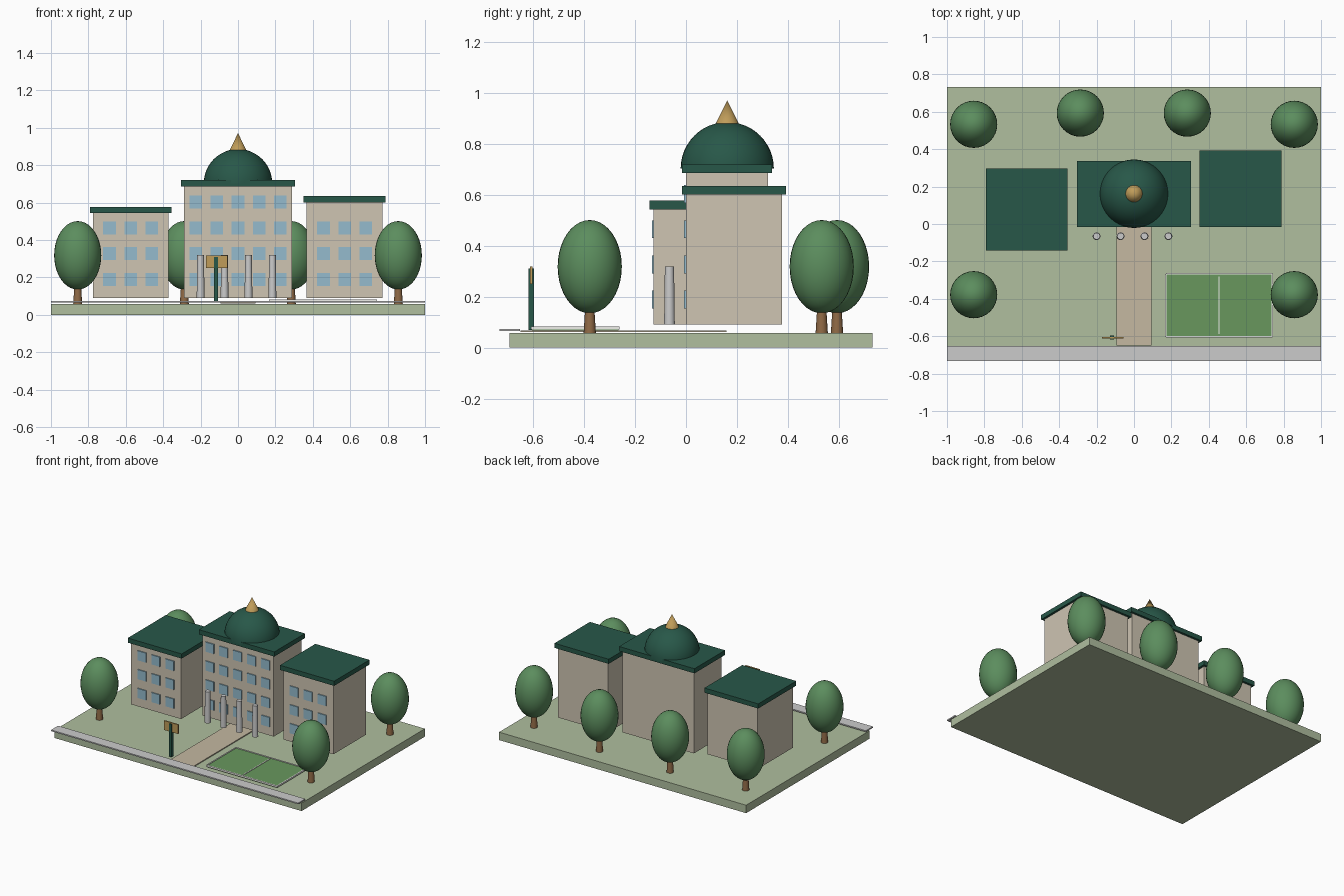
import bpy, bmesh, math
from mathutils import Matrix, Vector

if "Cube" in bpy.data.objects:
    bpy.data.objects.remove(bpy.data.objects["Cube"])


def mat(name, r, g, b):
    m = bpy.data.materials.new(name)
    m.diffuse_color = [(c / 255) ** 2.2 for c in (r, g, b)] + [1]
    m.use_nodes = True
    m.node_tree.nodes["Principled BSDF"].inputs["Base Color"].default_value = m.diffuse_color
    return m


GRASS = mat("grass", 174, 189, 157)
WALL = mat("wall", 205, 195, 177)
ROOF = mat("roof", 44, 88, 74)
GLASS = mat("glass", 147, 186, 204)
GOLD = mat("gold", 190, 155, 90)
LEAF = mat("leaf", 92, 140, 94)
BARK = mat("bark", 143, 106, 72)
PAVE = mat("paving", 195, 183, 160)
COURT = mat("court", 104, 150, 94)
WHITE = mat("white", 240, 240, 235)


def finish(bm, name, material=None, smooth=False):
    me = bpy.data.meshes.new(name)
    bmesh.ops.recalc_face_normals(bm, faces=bm.faces)
    bm.to_mesh(me)
    bm.free()
    ob = bpy.data.objects.new(name, me)
    bpy.context.collection.objects.link(ob)
    if material:
        me.materials.append(material)
    if smooth:
        bpy.ops.object.select_all(action='DESELECT')
        ob.select_set(True)
        bpy.context.view_layer.objects.active = ob
        bpy.ops.object.shade_smooth_by_angle(angle=math.radians(40))
    return ob


def add_box(bm, x0, x1, y0, y1, z0, z1):
    m = (Matrix.Translation(((x0 + x1) / 2, (y0 + y1) / 2, (z0 + z1) / 2))
         @ Matrix.Diagonal((x1 - x0, y1 - y0, z1 - z0, 1)))
    bmesh.ops.create_cube(bm, size=1, matrix=m)


def box(name, material, *bounds):
    bm = bmesh.new()
    add_box(bm, *bounds)
    return finish(bm, name, material)


def cone(name, material, x, y, z0, z1, r0, r1, n=24):
    bm = bmesh.new()
    bmesh.ops.create_cone(bm, cap_ends=True, segments=n, radius1=r0, radius2=r1, depth=z1 - z0,
                          matrix=Matrix.Translation((x, y, (z0 + z1) / 2)))
    return finish(bm, name, material, True)


# Ground, road and entrance path
box("ground", GRASS, -1, 1, -0.693, 0.733, 0, 0.058)
box("road", None, -1, 1, -0.733, -0.652, 0.065, 0.074)
box("path", PAVE, -0.093, 0.093, -0.65, 0.16, 0.061, 0.068)


# Building block with flat overhanging roof and a grid of front windows
def building(name, x0, x1, y0, y1, top, cols, rows):
    box(name + "_walls", WALL, x0, x1, y0, y1, 0.09, top)
    o = 0.016
    box(name + "_roof", ROOF, x0 - o, x1 + o, y0 - o, y1 + o, top, top + 0.034)
    bm = bmesh.new()
    cx = (x0 + x1) / 2
    for i in range(cols):
        for j in range(rows):
            x = cx + (i - (cols - 1) / 2) * 0.113
            z = 0.189 + j * 0.138
            add_box(bm, x - 0.034, x + 0.034, y0 - 0.007, y0 + 0.007, z - 0.035, z + 0.035)
    finish(bm, name + "_windows", GLASS)


building("main_hall", -0.289, 0.289, 0, 0.322, 0.686, 5, 4)
building("left_wing", -0.776, -0.372, -0.127, 0.28, 0.543, 3, 3)
building("right_wing", 0.367, 0.773, 0, 0.377, 0.601, 3, 3)

# Dome (half sphere) and spire
bm = bmesh.new()
bmesh.ops.create_uvsphere(bm, u_segments=40, v_segments=24, radius=0.183,
                          matrix=Matrix.Translation((0, 0.162, 0.703)))
cut = bmesh.ops.bisect_plane(bm, geom=bm.verts[:] + bm.edges[:] + bm.faces[:], dist=1e-5,
                             plane_co=(0, 0.162, 0.703), plane_no=(0, 0, 1), clear_inner=True)
bmesh.ops.holes_fill(bm, edges=[e for e in bm.edges if e.is_boundary], sides=0)
finish(bm, "dome", ROOF, True)
cone("spire", GOLD, 0, 0.162, 0.878, 0.971, 0.046, 0)

# Entrance columns
for i in range(4):
    cone("column", None, -0.2 + i * 0.128, -0.065, 0.09, 0.319, 0.021, 0.018)

# Trees
for x, y in ((-0.857, 0.533), (-0.287, 0.593), (0.285, 0.593), (0.857, 0.533),
             (-0.857, -0.378), (0.857, -0.378)):
    cone("tree_trunk", BARK, x, y, 0.058, 0.17, 0.024, 0.017, 16)
    bm = bmesh.new()
    bmesh.ops.create_uvsphere(bm, u_segments=32, v_segments=20, radius=1,
                              matrix=Matrix.Translation((x, y, 0.318))
                              @ Matrix.Diagonal((0.126, 0.126, 0.183, 1)))
    finish(bm, "tree_crown", LEAF, True)

# Sign by the path
box("sign_post", ROOF, -0.127, -0.106, -0.618, -0.597, 0.07, 0.31)
box("sign_board", GOLD, -0.172, -0.056, -0.612, -0.603, 0.25, 0.318)

# Sports court with boundary and centre lines
X0, X1, Y0, Y1 = 0.17, 0.74, -0.604, -0.266
box("court", COURT, X0, X1, Y0, Y1, 0.067, 0.078)
bm = bmesh.new()
w = 0.004
for x in (X0, X1):
    add_box(bm, x - w, x + w, Y0, Y1, 0.072, 0.082)
for y in (Y0, Y1):
    add_box(bm, X0, X1, y - w, y + w, 0.072, 0.082)
add_box(bm, 0.452, 0.458, Y0 + 0.015, Y1 - 0.015, 0.074, 0.082)
finish(bm, "court_lines", WHITE)
